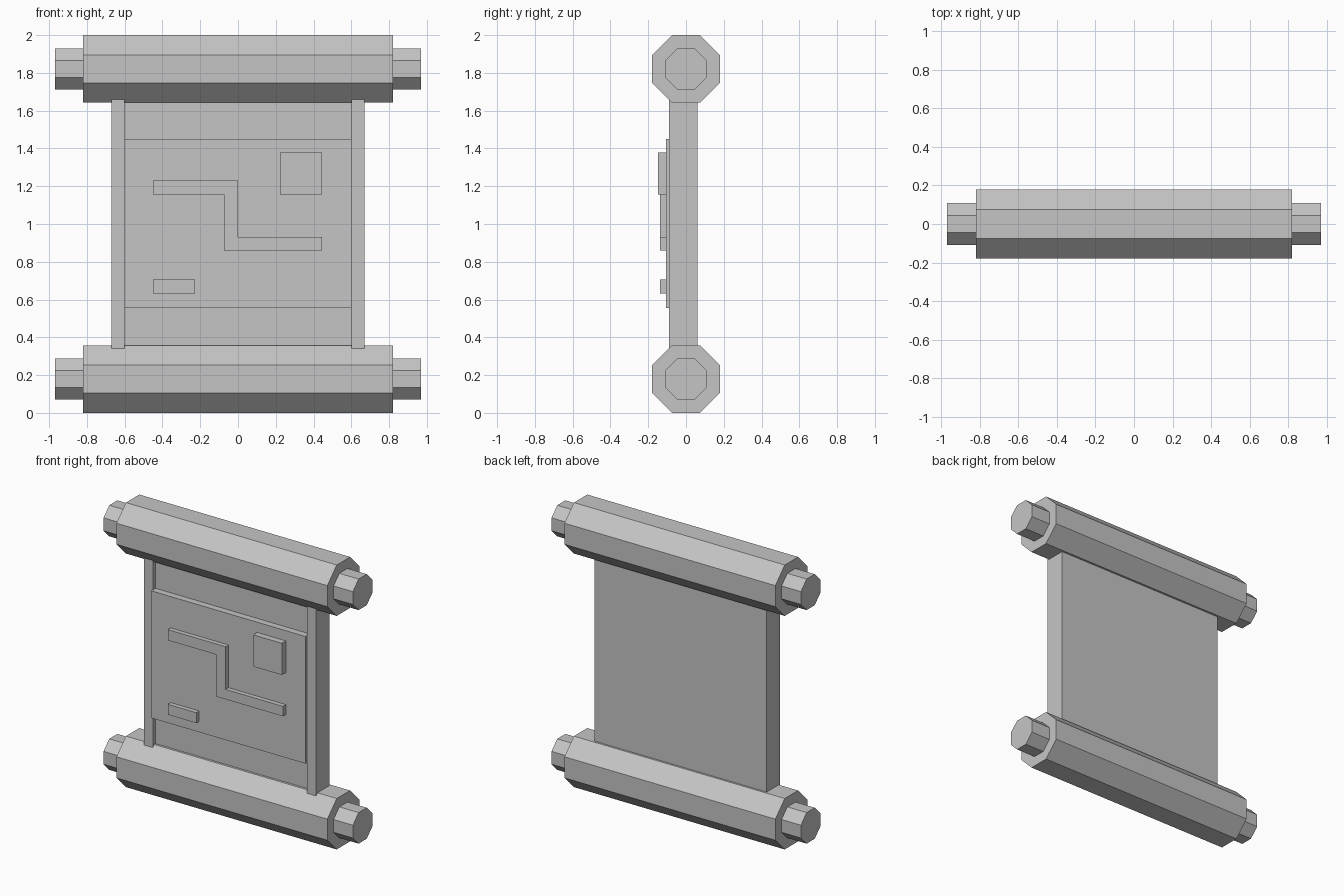
import bpy, bmesh, math

if "Cube" in bpy.data.objects:
    bpy.data.objects.remove(bpy.data.objects["Cube"])

grey = bpy.data.materials.new("plain grey")
grey.diffuse_color = (0.56, 0.56, 0.56, 1)
grey.use_nodes = True
grey.node_tree.nodes["Principled BSDF"].inputs["Base Color"].default_value = grey.diffuse_color


def prism(name, profile, vec):
    """Extrude a closed profile of 3D points along vec."""
    bm = bmesh.new()
    f = bm.faces.new([bm.verts.new(p) for p in profile])
    out = bmesh.ops.extrude_face_region(bm, geom=[f])
    bmesh.ops.translate(bm, vec=vec, verts=[v for v in out["geom"] if isinstance(v, bmesh.types.BMVert)])
    bmesh.ops.recalc_face_normals(bm, faces=bm.faces)
    me = bpy.data.meshes.new(name)
    bm.to_mesh(me)
    bm.free()
    me.materials.append(grey)
    ob = bpy.data.objects.new(name, me)
    bpy.context.collection.objects.link(ob)


def octagon_bar(name, x0, x1, z, apothem):
    r = apothem / math.cos(math.pi / 8)
    angles = [math.pi / 8 + i * math.pi / 4 for i in range(8)]
    prism(name, [(x0, r * math.cos(a), z + r * math.sin(a)) for a in angles], (x1 - x0, 0, 0))


def plate(name, outline, front, back):
    prism(name, [(x, front, z) for x, z in outline], (0, back - front, 0))


def rect(x0, x1, z0, z1):
    return [(x0, z0), (x1, z0), (x1, z1), (x0, z1)]


# Rollers with end knobs
for label, z in (("bottom", 0.179), ("top", 1.821)):
    octagon_bar(label + "_roller", -0.82, 0.82, z, 0.179)
    for side, s in (("left", -1), ("right", 1)):
        octagon_bar(f"{label}_{side}_knob", s * 0.82, s * 0.97, z, 0.109)

# Sheet with raised side borders, one channel profile
prism("sheet", [(x, y, 0.25) for x, y in (
    (-0.67, 0.06), (-0.67, -0.09), (-0.6, -0.09), (-0.6, -0.058),
    (0.6, -0.058), (0.6, -0.09), (0.67, -0.09), (0.67, 0.06))], (0, 0, 1.5))

# Raised centre panel
plate("centre_panel", rect(-0.6, 0.6, 0.556, 1.45), -0.105, -0.058)

# Map markings: stepped path, square and short bar
plate("stepped_path", [(-0.45, 1.155), (-0.075, 1.155), (-0.075, 0.86), (0.445, 0.86),
                       (0.445, 0.93), (0, 0.93), (0, 1.23), (-0.45, 1.23)], -0.137, -0.105)
plate("square_mark", rect(0.223, 0.445, 1.155, 1.378), -0.149, -0.105)
plate("short_bar", rect(-0.45, -0.228, 0.632, 0.705), -0.137, -0.105)
